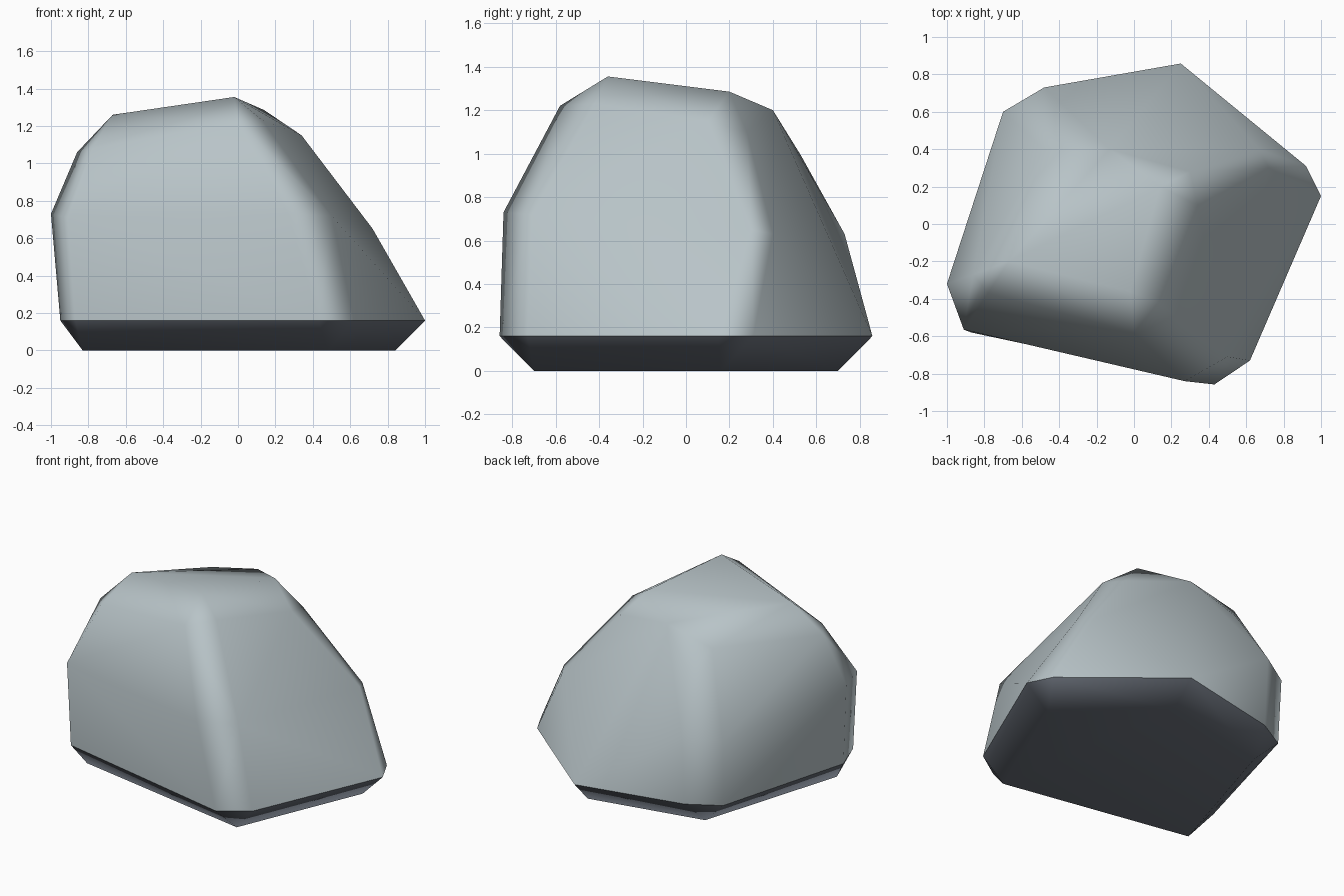
import bpy, bmesh, math

if "Cube" in bpy.data.objects:
    bpy.data.objects.remove(bpy.data.objects["Cube"])

RING = 0.16  # height where the undercut foot meets the sides

# Chipped corners of the boulder, bottom to top
foot = [(-.83, -.46), (.48, -.70), (.84, .16), (.26, .70), (-.525, .54)]
ring = [(-.95, -.36), (-.87, -.58), (.43, -.858), (.62, -.73), (1.0, .15),
        (.92, .31), (.25, .858), (-.48, .70), (-.69, .58)]
upper = [
    (-1.0, -.32, .73), (-.91, -.565, .71), (.27, -.84, .73), (.50, -.71, .72),   # waist
    (.72, .30, .65), (.67, .40, .63), (-.48, .73, .63), (-.70, .60, .61),
    (-.86, -.27, 1.06), (-.78, -.37, 1.08), (0, -.58, 1.22), (.13, -.42, 1.23),  # shoulder
    (.34, .10, 1.15), (.30, .28, 1.10), (-.38, .53, .99), (-.48, .40, 1.12),
    (-.67, -.20, 1.26), (-.02, -.36, 1.355), (.14, .20, 1.285), (-.13, .40, 1.20),  # crown
]
points = [(x, y, 0) for x, y in foot] + [(x, y, RING) for x, y in ring] + upper

# Wrap the corners in a convex skin and merge nearly flat facets
bm = bmesh.new()
for p in points:
    bm.verts.new(p)
hull = bmesh.ops.convex_hull(bm, input=bm.verts[:])
inside = {g for g in hull["geom_interior"] + hull["geom_unused"]
          if isinstance(g, bmesh.types.BMVert)}
bmesh.ops.delete(bm, geom=list(inside), context='VERTS')
bmesh.ops.dissolve_limit(bm, angle_limit=math.radians(3),
                         verts=bm.verts[:], edges=bm.edges[:])
bmesh.ops.recalc_face_normals(bm, faces=bm.faces[:])

# Soft shading everywhere except the crease above the dark foot
for f in bm.faces:
    f.smooth = True
    f.material_index = int(all(v.co.z < RING + .01 for v in f.verts))
for e in bm.edges:
    e.smooth = not all(abs(v.co.z - RING) < .01 for v in e.verts)

mesh = bpy.data.meshes.new("boulder")
bm.to_mesh(mesh)
bm.free()
boulder = bpy.data.objects.new("boulder", mesh)
bpy.context.collection.objects.link(boulder)

# Large faces keep their flat look, chips blend between them
weighted = boulder.modifiers.new("weighted_normals", 'WEIGHTED_NORMAL')
weighted.keep_sharp = True

# Pale stone above, dark stone below the crease
for name, colour in (("pale blue grey stone", (.48, .55, .575, 1)),
                     ("dark slate stone", (.155, .175, .21, 1))):
    mat = bpy.data.materials.new(name)
    mat.diffuse_color = colour
    mat.use_nodes = True
    mat.node_tree.nodes["Principled BSDF"].inputs["Base Color"].default_value = mat.diffuse_color
    mesh.materials.append(mat)
